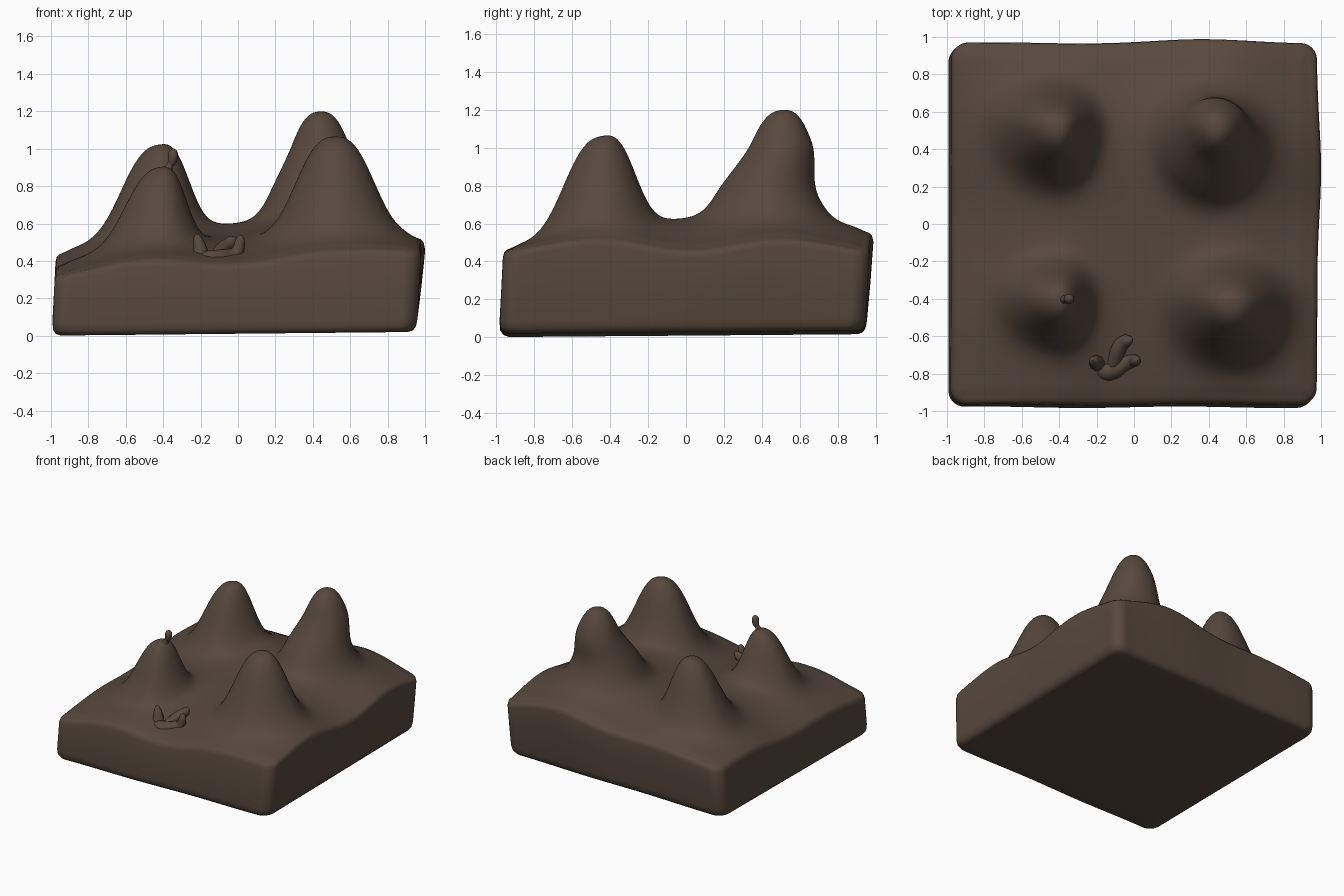
import bpy, bmesh
from math import exp, hypot, sin, sqrt

cube = bpy.data.objects.get("Cube")
if cube:
    bpy.data.objects.remove(cube, do_unlink=True)

# Single earthy colour
earth = bpy.data.materials.new("dark_earth")
earth.use_nodes = True
brown = (0.095, 0.066, 0.046, 1)
earth.diffuse_color = brown
bsdf = earth.node_tree.nodes["Principled BSDF"]
bsdf.inputs["Base Color"].default_value = brown
bsdf.inputs["Roughness"].default_value = 0.9

# Gentle ground heights: rows run front to back, columns -x to +x
GROUND = [
    (.31, .41, .36, .41, .44),
    (.34, .41, .42, .45, .47),
    (.34, .45, .50, .52, .41),
    (.39, .48, .50, .54, .50),
    (.43, .44, .46, .54, .44),
]

# Hills: centre x, y, height, half-height reach toward -x, +x, -y, +y
HILLS = [
    (.41, .44, .67, .21, .21, .24, .20),
    (.515, -.44, .60, .24, .235, .24, .19),
    (-.405, -.41, .475, .23, .14, .20, .17),
    (-.415, .52, .545, .24, .17, .25, .17),
]


def ground(x, y):
    total = weight = 0
    for j, row in enumerate(GROUND):
        for i, h in enumerate(row):
            w = exp(-((x - i / 2 + 1) ** 2 + (y - j / 2 + 1) ** 2) / .115)
            total += w * h
            weight += w
    return total / weight


def hill(x, y, cx, cy, h, left, right, front, back):
    """Round dome on a wide flaring skirt."""
    dx, dy = x - cx, y - cy
    d = hypot(dx / (right if dx > 0 else left), dy / (back if dy > 0 else front)) / 1.03
    return h * (.74 * exp(-d ** 2.8) + .26 * exp(-(d / 2) ** 2))


def height(x, y):
    return ground(x, y) + sum(hill(x, y, *spec) for spec in HILLS)


def round_corner(u, v, r=.09):
    """Move a point of the unit square into a round-cornered square."""
    a, b = (abs(u) - 1 + r) / r, (abs(v) - 1 + r) / r
    if a > 0 and b > 0:
        su, sv = (1 if u > 0 else -1), (1 if v > 0 else -1)
        u = su * (1 - r + r * a * sqrt(1 - b * b / 2))
        v = sv * (1 - r + r * b * sqrt(1 - a * a / 2))
    return u, v


def smooth(t):
    t = min(max(t, 0), 1)
    return t * t * (3 - 2 * t)


# Terrain surface
bm = bmesh.new()
bmesh.ops.create_grid(bm, x_segments=130, y_segments=130, size=1)
HALF_X, HALF_Y = .938, .928
for v in bm.verts:
    u, w = round_corner(v.co.x, v.co.y)
    edge = max(abs(v.co.x), abs(v.co.y))
    x, y = u * HALF_X, w * HALF_Y
    v.co = (x, y, height(x, y) - .012 * smooth((edge - .93) / .1))
    # the tallest hill leans toward the back near its top
    if x > 0 and y > .1:
        lean = smooth((v.co.z - .74) / .3)
        v.co.x += .025 * lean
        v.co.y += .07 * lean

# Slab walls with rounded rims: scale, share of height kept, height added
rim = [e for e in bm.edges if e.is_boundary]
previous = 1
for scale, keep, add in [(1.02, 1, -.008), (1.034, 1, -.014), (1.04, 1, -.025),
                         (1.04, .5, .04), (1.04, 0, .07), (1.034, 0, .03),
                         (1.018, 0, .008), (.99, 0, 0), (.9, 0, 0)]:
    new = bmesh.ops.extrude_edge_only(bm, edges=rim)["geom"]
    rim = [g for g in new if isinstance(g, bmesh.types.BMEdge)]
    for v in (g for g in new if isinstance(g, bmesh.types.BMVert)):
        v.co.x *= scale / previous
        v.co.y *= scale / previous
        v.co.z = v.co.z * keep + add
    previous = scale
bmesh.ops.contextual_create(bm, geom=rim)

# Slight slant of the whole slab, and walls swelling beside the tallest hill
for v in bm.verts:
    x, y, z = v.co
    low = min(z, .5) - .2
    swell = smooth(z / .5)
    v.co.x += .05 * low - .01 + .025 * swell * exp(-((y - .25) / .35) ** 2) * max(x, 0) ** 4
    v.co.y += .05 * low - .008 + .015 * swell * exp(-((x - .4) / .35) ** 2) * max(y, 0) ** 4
    v.co.y += .004 * sin(6 * x) * abs(y)
    v.co.z += (.018 + .01 * x + .008 * y) * (1 - smooth(z / .3))
bmesh.ops.recalc_face_normals(bm, faces=bm.faces)
for f in bm.faces:
    f.smooth = True
mesh = bpy.data.meshes.new("hilly_terrain")
bm.to_mesh(mesh)
bm.free()
mesh.materials.append(earth)
bpy.context.collection.objects.link(bpy.data.objects.new("hilly_terrain", mesh))


def tendril(name, points):
    """Smooth tapering tube through points given as x, y, z, radius."""
    curve = bpy.data.curves.new(name, "CURVE")
    curve.dimensions = "3D"
    curve.bevel_depth = 1
    curve.bevel_resolution = 3
    curve.use_fill_caps = True
    curve.resolution_u = 8
    spline = curve.splines.new("NURBS")
    spline.points.add(len(points) - 1)
    for p, (x, y, z, r) in zip(spline.points, points):
        p.co = (x, y, z, 1)
        p.radius = r
    spline.order_u = 3
    spline.use_endpoint_u = True
    curve.materials.append(earth)
    bpy.context.collection.objects.link(bpy.data.objects.new(name, curve))


# Small bud on the front hilltop
tendril("hilltop_bud", [(-.39, -.41, .84, .05), (-.37, -.40, .91, .012),
                        (-.35, -.40, .93, .026), (-.345, -.40, .99, .028),
                        (-.345, -.40, 1.0, .004)])

# Gnarled root in the front valley
tendril("root_left_horn", [(-.19, -.75, .36, .06), (-.20, -.74, .46, .04),
                           (-.22, -.73, .53, .024), (-.22, -.73, .545, .004)])
tendril("root_body", [(-.21, -.74, .38, .03), (-.17, -.79, .40, .06),
                      (-.10, -.78, .41, .05), (-.05, -.74, .42, .045),
                      (.0, -.73, .44, .035), (.015, -.73, .53, .026),
                      (.015, -.73, .54, .004)])
tendril("root_back_horn", [(-.11, -.75, .42, .04), (-.09, -.68, .46, .04),
                           (-.06, -.63, .48, .04), (-.02, -.62, .52, .028),
                           (-.01, -.62, .53, .004)])
